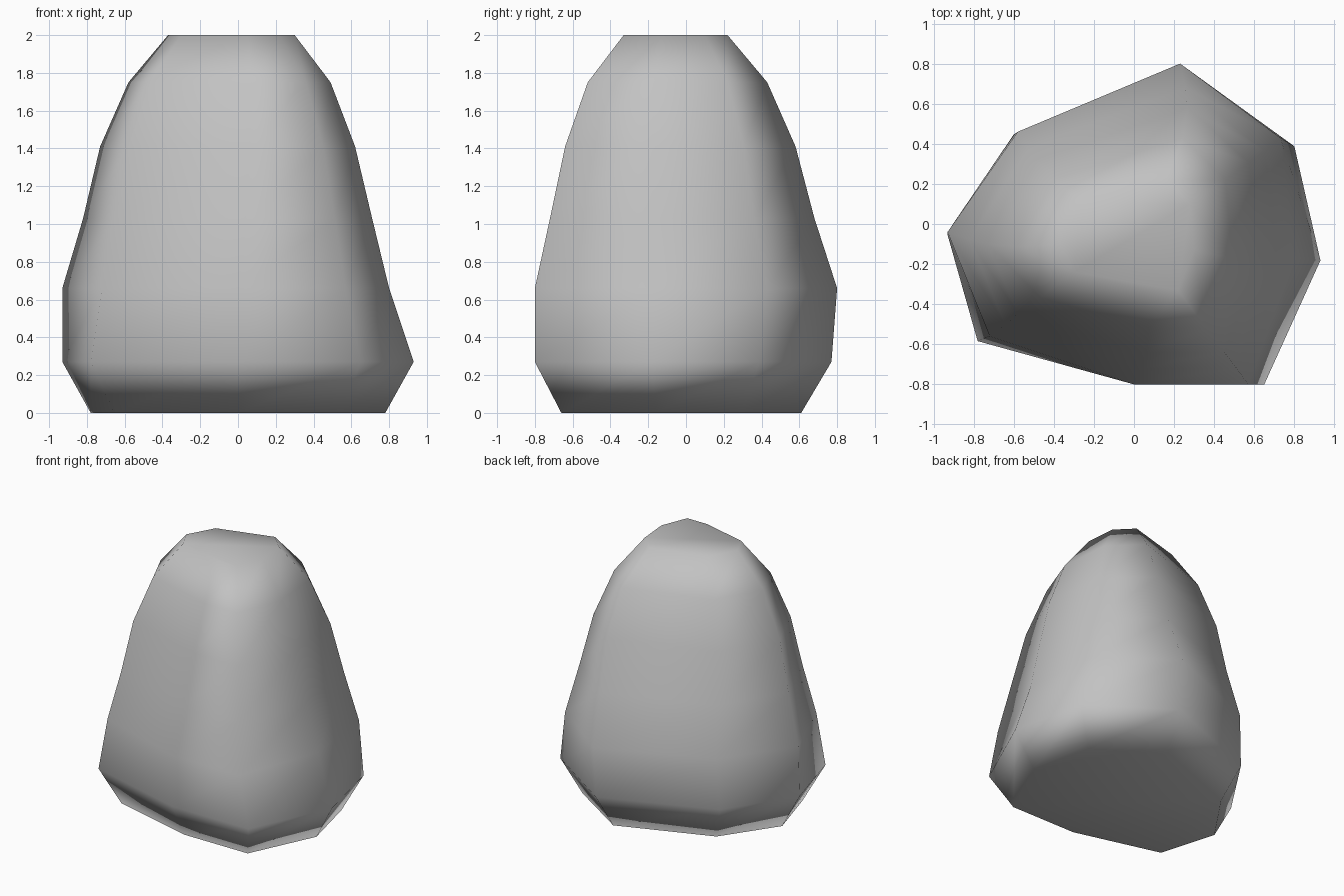
import bpy
import bmesh

cube = bpy.data.objects.get("Cube")
if cube:
    bpy.data.objects.remove(cube, do_unlink=True)

# Plain grey stone
stone = bpy.data.materials.new("stone grey")
stone.use_nodes = True
grey = (0.54, 0.54, 0.54, 1)
stone.diffuse_color = grey
stone.node_tree.nodes["Principled BSDF"].inputs["Base Color"].default_value = grey

# Eight-sided outlines: foot, widest part of the body, flat crown
foot = [(0.23, 0.80), (-0.60, 0.47), (-0.93, -0.04), (-0.78, -0.58),
        (0.0, -0.80), (0.65, -0.80), (0.93, -0.17), (0.80, 0.41)]
body = [(0.23, 0.80), (-0.58, 0.46), (-0.93, -0.04), (-0.72, -0.56),
        (0.0, -0.80), (0.57, -0.80), (0.80, -0.17), (0.73, 0.43)]
crown = [(0.16, 0.22), (-0.26, 0.10), (-0.37, -0.10), (-0.30, -0.24),
         (0.05, -0.33), (0.22, -0.33), (0.30, -0.13), (0.28, 0.10)]

# Height and the x and y limits of each ring
rings = [(0.0, -0.78, 0.78, -0.66, 0.61),
         (0.27, -0.93, 0.93, -0.80, 0.77),
         (0.66, -0.93, 0.80, -0.80, 0.80),
         (1.03, -0.82, 0.71, -0.72, 0.68),
         (1.41, -0.73, 0.62, -0.64, 0.58),
         (1.75, -0.58, 0.49, -0.52, 0.43),
         (2.0, -0.37, 0.30, -0.33, 0.22)]
body_height, top_height = 0.66, 2.0


def unit(values):
    """Scale a list of values to run from zero to one."""
    low, high = min(values), max(values)
    return [(v - low) / (high - low) for v in values]


def ring_axis(axis, z, low, high):
    """One coordinate of a ring, its shape blending from body to crown."""
    if z < body_height:
        shape = unit([p[axis] for p in foot])
    else:
        t = (z - body_height) / (top_height - body_height)
        pairs = zip(unit([p[axis] for p in body]), unit([p[axis] for p in crown]))
        shape = [a + (b - a) * t for a, b in pairs]
    return [low + s * (high - low) for s in shape]


# Boulder: stacked rings joined by quads, capped top and bottom
bm = bmesh.new()
loops = []
for z, x0, x1, y0, y1 in rings:
    points = zip(ring_axis(0, z, x0, x1), ring_axis(1, z, y0, y1))
    loops.append([bm.verts.new((x, y, z)) for x, y in points])
for low, high in zip(loops, loops[1:]):
    for i in range(len(foot)):
        j = (i + 1) % len(foot)
        bm.faces.new((low[i], low[j], high[j], high[i]))
bm.faces.new(loops[0])
bm.faces.new(loops[-1])
bmesh.ops.recalc_face_normals(bm, faces=bm.faces)
for face in bm.faces:
    face.smooth = True

mesh = bpy.data.meshes.new("boulder")
bm.to_mesh(mesh)
bm.free()
mesh.materials.append(stone)
boulder = bpy.data.objects.new("boulder", mesh)
bpy.context.collection.objects.link(boulder)

# Shading that keeps the crown and base flat
weighted = boulder.modifiers.new("weighted normals", 'WEIGHTED_NORMAL')
weighted.mode = 'FACE_AREA'
